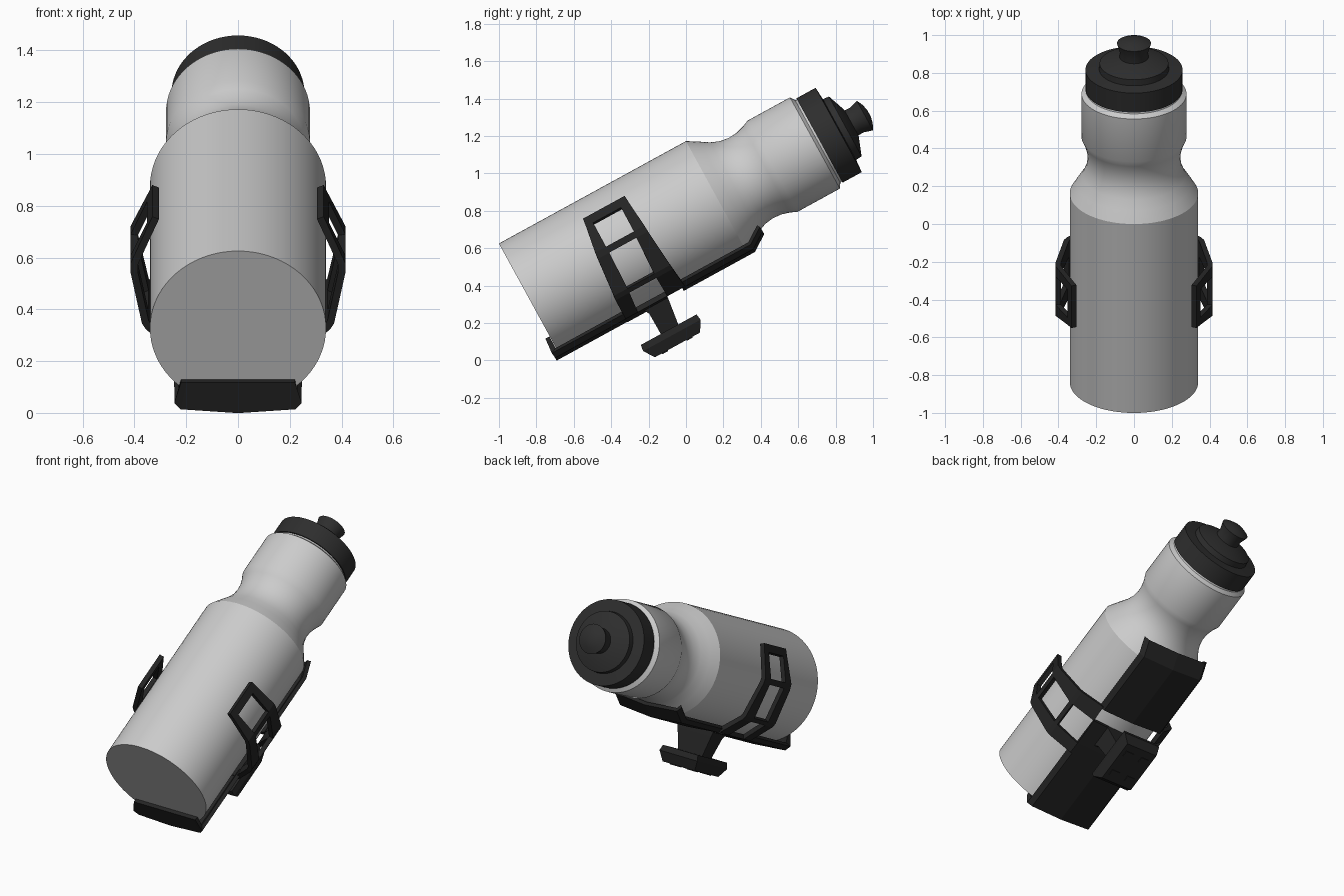
import bpy, bmesh, math
from mathutils import Vector

if "Cube" in bpy.data.objects:
    bpy.data.objects.remove(bpy.data.objects["Cube"])

A = math.radians(28.7)
C, S = math.cos(A), math.sin(A)


def P(x, u, v):
    """Bottle space (x across, u along the axis, v away from the cage) to world."""
    return Vector((x, -0.837 + C * u - S * v, 0.327 + S * u + C * v))


def material(name, c):
    m = bpy.data.materials.new(name)
    m.diffuse_color = (c, c, c, 1)
    m.use_nodes = True
    m.node_tree.nodes["Principled BSDF"].inputs["Base Color"].default_value = m.diffuse_color
    return m


GREY = material("light_grey_plastic", 0.60)
CAP = material("dark_cap_plastic", 0.027)
CAGE = material("black_cage_plastic", 0.018)


def add(name, bm, mat, smooth=None):
    me = bpy.data.meshes.new(name)
    bm.to_mesh(me)
    bm.free()
    me.materials.append(mat)
    ob = bpy.data.objects.new(name, me)
    bpy.context.collection.objects.link(ob)
    if smooth:
        bpy.ops.object.select_all(action='DESELECT')
        ob.select_set(True)
        bpy.context.view_layer.objects.active = ob
        bpy.ops.object.shade_smooth_by_angle(angle=math.radians(smooth))
    return ob


def lathe(name, profile, mat, n=72):
    """Closed turned solid from (u, radius) points."""
    bm = bmesh.new()
    rings = []
    for u, r in profile:
        rings.append([bm.verts.new(P(r * math.cos(2 * math.pi * i / n), u,
                                     r * math.sin(2 * math.pi * i / n)))
                      for i in range(n)])
    for a, b in zip(rings, rings[1:]):
        for i in range(n):
            bm.faces.new((a[i], a[(i + 1) % n], b[(i + 1) % n], b[i]))
    bm.faces.new(rings[0])
    bm.faces.new(rings[-1])
    bmesh.ops.recalc_face_normals(bm, faces=bm.faces)
    return add(name, bm, mat, 25)


def sheet(name, rows, keep, thick, mirror=False):
    """Grid of (x, u, v) rows, keeping chosen cells, thickened about its middle."""
    bm = bmesh.new()
    grid = [[bm.verts.new(P(*p)) for p in row] for row in rows]
    for i in range(len(rows) - 1):
        for j in range(len(rows[0]) - 1):
            if keep(i, j):
                bm.faces.new((grid[i][j], grid[i][j + 1], grid[i + 1][j + 1], grid[i + 1][j]))
    bmesh.ops.delete(bm, geom=[v for v in bm.verts if not v.link_faces], context='VERTS')
    ob = add(name, bm, CAGE)
    if mirror:
        ob.modifiers.new("mirror", 'MIRROR')
    sol = ob.modifiers.new("thickness", 'SOLIDIFY')
    sol.thickness, sol.offset, sol.use_even_offset = thick, 0, True
    return ob


def loft(name, sections):
    """Solid through rectangles given as (v, half_width, u0, u1)."""
    bm = bmesh.new()
    rings = [[bm.verts.new(P(x, u, v)) for x, u in ((-w, a), (w, a), (w, b), (-w, b))]
             for v, w, a, b in sections]
    for r, q in zip(rings, rings[1:]):
        for i in range(4):
            bm.faces.new((r[i], r[(i + 1) % 4], q[(i + 1) % 4], q[i]))
    bm.faces.new(rings[0])
    bm.faces.new(rings[-1])
    bmesh.ops.recalc_face_normals(bm, faces=bm.faces)
    return add(name, bm, CAGE)


# Bottle with grip waist
lathe("bottle_body", [(0, .34), (1.14, .34), (1.2, .304), (1.25, .272), (1.30, .252),
                      (1.35, .245), (1.40, .249), (1.445, .262), (1.482, .278),
                      (1.74, .278), (1.757, .252), (1.80, .24)], GREY)

# Screw cap and drinking spout
lathe("screw_cap", [(1.768, .257), (1.885, .257), (1.89, .185), (1.925, .182),
                    (1.963, .08)], CAP)
lathe("spout", [(1.94, .077), (1.995, .075), (2.045, .09), (2.062, .055), (2.07, .02)], CAP)

# Side straps: rails with rungs, each station is (x, v, four u values)
stations = [
    (.318, .235, .458, .495, .665, .712),
    (.338, .190, .452, .495, .665, .715),
    (.401, .048, .428, .494, .664, .728),
    (.401, .015, .424, .494, .660, .730),
    (.358, -.195, .405, .488, .650, .748),
    (.344, -.217, .402, .486, .650, .750),
    (.228, -.325, .400, .475, .655, .762),
    (0, -.345, .400, .475, .650, .762),
]
sheet("side_straps", [[(x, u, v) for u in us] for x, v, *us in stations],
      lambda i, j: (i in (0, 2, 4) or j != 1) if i < 6 else j < 2, .028, mirror=True)

# Trays under the bottle
section = [(-.238, -.303), (-.215, -.328), (0, -.345), (.215, -.328), (.238, -.303)]
lip = [(x * .925, -.014, -.225) for x, v in section]
sheet("lower_tray", [lip] + [[(x, u, v) for x, v in section] for u in (-.018, .44)],
      lambda i, j: True, .024)
sheet("upper_tray", [[(x, u, v + dv) for x, v in section]
                     for u, dv in ((.745, 0), (1.175, 0), (1.262, .058))],
      lambda i, j: True, .024)

# Mount: stem, clamp block and small pads on its underside
loft("mount_stem", [(-.335, .13, .50, .655), (-.375, .12, .525, .65), (-.51, .085, .527, .632)])
loft("mount_block", [(-.50, .125, .405, .745), (-.535, .135, .40, .75), (-.594, .115, .44, .715)])
for k, (x, u) in enumerate(((-.06, .50), (.06, .50), (-.06, .65), (.06, .65))):
    pad = loft("mount_pad_%d" % k, [(-.590, .03, u - .018, u + .018),
                                    (-.599, .03, u - .018, u + .018)])
    for vert in pad.data.vertices:
        vert.co.x += x
